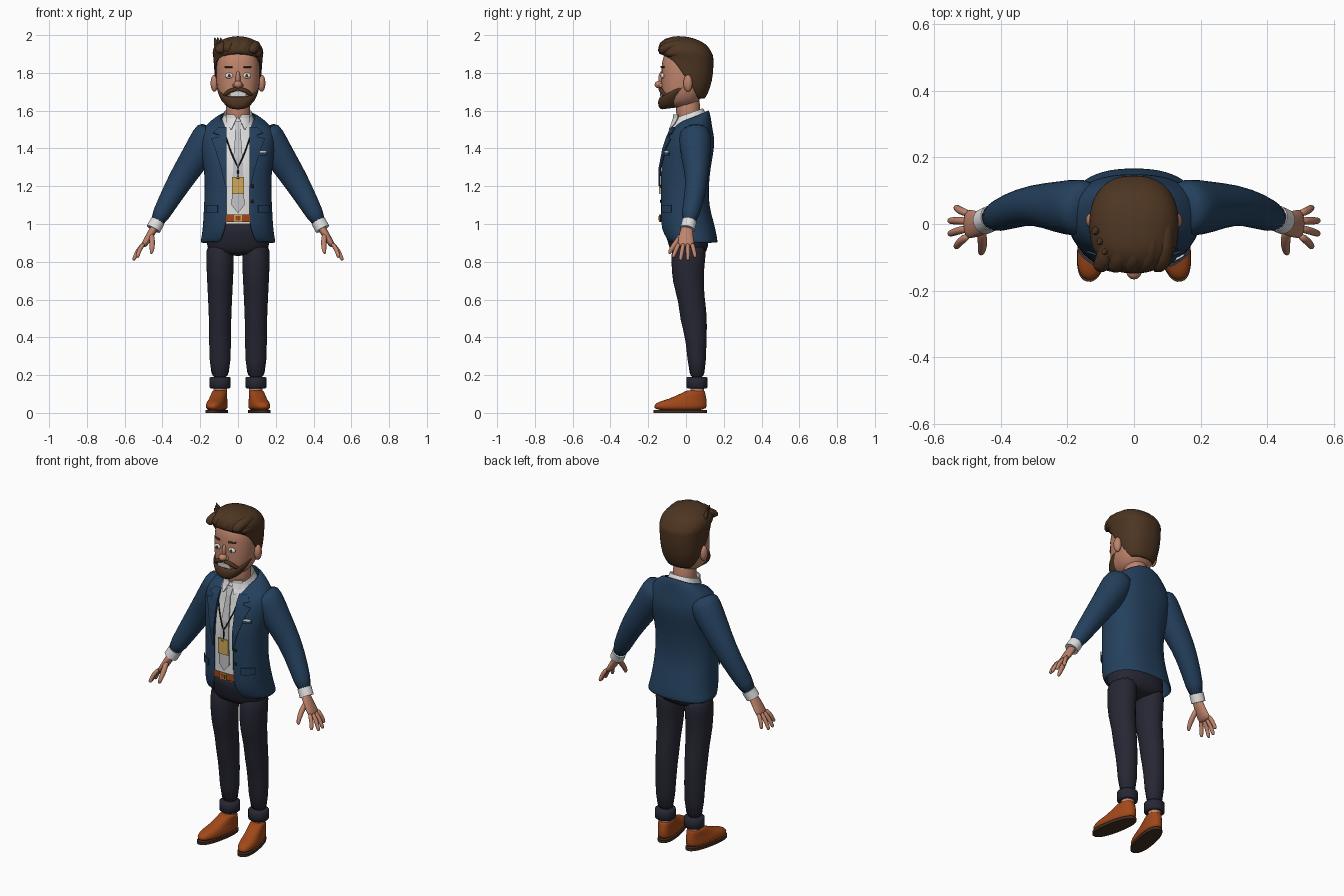
import bpy, bmesh
from math import sin, cos, asin, pi, radians, degrees, copysign
from mathutils import Vector, Matrix

cube = bpy.data.objects.get("Cube")
if cube:
    bpy.data.objects.remove(cube, do_unlink=True)


def material(name, *rgb):
    mat = bpy.data.materials.new(name)
    mat.use_nodes = True
    mat.diffuse_color = (*rgb, 1)
    shader = mat.node_tree.nodes["Principled BSDF"]
    shader.inputs["Base Color"].default_value = (*rgb, 1)
    shader.inputs["Roughness"].default_value = .8
    return mat


NAVY = material("navy cloth", .018, .052, .11)
CHARCOAL = material("charcoal cloth", .02, .02, .034)
SKIN = material("skin", .52, .23, .15)
HAIR = material("brown hair", .075, .036, .016)
LEATHER = material("tan leather", .36, .065, .01)
WHITE = material("white cotton", .74, .74, .75)
GREY = material("pale grey silk", .55, .55, .57)
BADGE = material("badge yellow", .62, .4, .1)
DARK = material("dark cord", .012, .012, .016)
SOLE = material("dark sole", .06, .028, .015)
SQUARENESS = .85  # below one makes the body cross-sections boxier


def finish(name, bm, mat, mirror=False, thick=0, offset=-1, subdivide=True, smooth=True):
    """Turn a bmesh into an object with its modifiers."""
    mesh = bpy.data.meshes.new(name)
    bm.to_mesh(mesh)
    bm.free()
    mesh.materials.append(mat)
    if smooth:
        mesh.shade_smooth()
        if not subdivide:
            mesh.set_sharp_from_angle(angle=.9)
    obj = bpy.data.objects.new(name, mesh)
    bpy.context.scene.collection.objects.link(obj)
    if mirror:
        obj.modifiers.new("Mirror", "MIRROR").use_mirror_merge = False
    if thick:
        solidify = obj.modifiers.new("Solidify", "SOLIDIFY")
        solidify.thickness, solidify.offset = thick, offset
    if subdivide:
        obj.modifiers.new("Subdivision", "SUBSURF").levels = 1


def bridge(bm, rings, closed=False):
    """Join neighbouring rings of vertices with quads."""
    count = len(rings[0])
    for low, high in zip(rings, rings[1:]):
        for j in range(count if closed else count - 1):
            k = (j + 1) % count
            bm.faces.new((low[j], low[k], high[k], high[j]))


def shell(name, rows, mat, spans=None, count=40, caps=False, move=None, **options):
    """Stack of rounded rows: front z, half width, front y, back y, optional tilt."""
    bm, rings = bmesh.new(), []
    for i, (z, half, near, far, *tilt) in enumerate(rows):
        start, end = spans[i] if spans else (0, 360)
        ring = []
        for j in range(count + 1):
            angle = radians(start + (end - start) * j / count)
            across, along = (copysign(abs(f) ** SQUARENESS, f) for f in (sin(angle), cos(angle)))
            y = (near + far) / 2 - (far - near) / 2 * along
            ring.append(bm.verts.new((half * across, y, z + sum(tilt) * (y - near))))
        rings.append(ring)
    bridge(bm, rings)
    if caps:
        bm.faces.new(rings[-1][:-1])
        bm.faces.new(rings[0][-2::-1])
    bmesh.ops.remove_doubles(bm, verts=bm.verts, dist=.0004)
    if move:
        bm.transform(move)
    finish(name, bm, mat, **options)


def tube(name, points, mat, ref=(0, 1, 0), count=16, **options):
    """Sweep along points: x, y, z, radius along ref, optional other radius."""
    bm, rings, ref = bmesh.new(), [], Vector(ref)
    centres = [Vector(p[:3]) for p in points]
    for i, (centre, point) in enumerate(zip(centres, points)):
        tangent = (centres[min(i + 1, len(centres) - 1)] - centres[max(i - 1, 0)]).normalized()
        u = (ref - tangent * ref.dot(tangent)).normalized() * point[3]
        v = tangent.cross(u).normalized() * point[-1]
        turns = [2 * pi * j / count for j in range(count)]
        rings.append([bm.verts.new(centre + u * cos(t) + v * sin(t)) for t in turns])
    bridge(bm, rings, closed=True)
    bm.faces.new(rings[0])
    bm.faces.new(rings[-1])
    bmesh.ops.recalc_face_normals(bm, faces=bm.faces)
    finish(name, bm, mat, **options)


def ball(name, place, scale, mat, **options):
    bm = bmesh.new()
    matrix = Matrix.Translation(place) @ Matrix.Diagonal((*scale, 1))
    bmesh.ops.create_uvsphere(bm, u_segments=20, v_segments=12, radius=1, matrix=matrix)
    finish(name, bm, mat, subdivide=False, **options)


def front(rows, x, z):
    """Depth of the front of a shell at x, z."""
    z = min(max(z, rows[0][0]), rows[-1][0])
    for low, high in zip(rows, rows[1:]):
        if z <= high[0]:
            mix = (z - low[0]) / (high[0] - low[0])
            half, near, far = (a + (b - a) * mix for a, b in zip(low[1:4], high[1:4]))
            side = min(abs(x) / half, .999) ** (1 / SQUARENESS)
            return (near + far) / 2 - (far - near) / 2 * (1 - side * side) ** (SQUARENESS / 2)


def patch(name, rows, strips, mat, lift=.002, thick=.006, columns=8, **options):
    """Thin plate laid on the front of a shell; strips are z, start x, end x."""
    bm, rings = bmesh.new(), []
    for z, start, end in strips:
        xs = [start + (end - start) * k / columns for k in range(columns + 1)]
        rings.append([bm.verts.new((x, front(rows, x, z) - lift, z)) for x in xs])
    bridge(bm, rings)
    finish(name, bm, mat, thick=thick, offset=1, subdivide=False, smooth=False, **options)


def plate(name, rows, x, z, width, height, mat, **options):
    """Rectangular patch centred at x, z."""
    strips = [(z + s * height / 2, x - width / 2, x + width / 2) for s in (-1, 1)]
    patch(name, rows, strips, mat, **options)


# Jacket, open at the front and cut away towards the hem
jacket = [(.9, .2, -.1, .17), (.95, .19, -.13, .16), (1, .185, -.14, .15), (1.1, .18, -.14, .12),
          (1.2, .175, -.14, .12), (1.3, .18, -.14, .13), (1.4, .2, -.12, .15), (1.46, .2, -.1, .15),
          (1.5, .19, -.08, .14), (1.52, .14, -.06, .13, .3), (1.54, .09, -.04, .12, .4)]
EDGE = .06
opening = []
for z, half, *depths in jacket:
    gap = EDGE + max(0, 1 - z) / 3
    opening.append(degrees(asin((gap / half) ** (1 / SQUARENESS))))
shell("jacket", jacket, NAVY, [(a, 360 - a) for a in opening], thick=.01)
tube("sleeves", [(.13, .04, 1.5, .08), (.16, .05, 1.46, .09), (.22, .05, 1.36, .08), (.3, .06, 1.24, .06, .07),
                 (.37, .04, 1.12, .055), (.44, .01, .99, .043)], NAVY, mirror=True)
lapel = ((1.2, .065), (1.3, .09), (1.4, .12), (1.45, .14), (1.46, .1), (1.47, .1), (1.48, .13), (1.51, .1))
patch("lapels", jacket, [(z, EDGE, x) for z, x in lapel], NAVY, lift=.003, mirror=True)
plate("pocket_flaps", jacket, .135, 1.08, .06, .04, NAVY, mirror=True)
plate("breast_pocket", jacket, .13, 1.37, .045, .016, NAVY)
plate("pocket_square", jacket, .13, 1.383, .035, .01, WHITE)
for z in (1.12, 1.2):
    ball("jacket_button", (.077, front(jacket, .077, z), z), (.009, .006, .009), DARK)

# Shirt follows the jacket inside, then rises into the collar
INSET = .015
shirt = [(z, half - INSET, near + INSET, far - INSET) for z, half, near, far in jacket[2:8]]
shirt += [(1.5, .1, -.085, .12, .2), (1.53, .08, -.07, .1, .4), (1.56, .075, -.06, .09, .35)]
shell("shirt", shirt, WHITE)
patch("collar_points", shirt, [(1.5, .033, .037), (1.53, .02, .055), (1.56, .006, .06), (1.58, .02, .06)],
      WHITE, lift=.004, mirror=True)
tie = ((1.06, .002), (1.1, .034), (1.2, .03), (1.35, .024), (1.49, .013), (1.54, .02))
patch("tie", shirt, [(z, -half, half) for z, half in tie], GREY)
tube("shirt_cuffs", [(.425, .018, 1.015, .039), (.448, .008, .973, .039)], WHITE,
     count=24, subdivide=False, mirror=True)

# Lanyard and badge
HANG = .012
cord = [(x, front(shirt, x, z) - HANG, z, .004) for x, z in ((.07, 1.48), (.045, 1.4), (.02, 1.34), (0, 1.3))]
tube("lanyard", cord, DARK, count=8, mirror=True)
tube("lanyard_drop", [(0, front(shirt, 0, z) - HANG, z, .005) for z in (1.24, 1.31)], DARK, count=8)
plate("badge", shirt, 0, 1.205, .065, .09, BADGE, lift=HANG)
plate("badge_slot", shirt, 0, 1.24, .018, .005, DARK, lift=HANG + .006, thick=.001)

# Trousers and belt
hips = [(.83, .145, -.07, .1), (.88, .165, -.09, .12), (.95, .17, -.11, .12), (1.03, .16, -.12, .1)]
shell("trouser_hips", hips, CHARCOAL, caps=True)
LEG = .095
legs = ((.92, .02, .1, .075), (.8, .01, .09, .075), (.7, .01, .085, .07), (.6, .03, .07, .065),
        (.5, .04, .075, .06), (.4, .055, .055, .06), (.15, .06, .045, .055))
tube("trouser_legs", [(LEG, *leg[1:2], leg[0], *leg[2:]) for leg in legs], CHARCOAL, mirror=True)
tube("trouser_cuffs", [(LEG, .058, z, radius) for z, radius in ((.13, .05), (.135, .056), (.185, .056), (.19, .05))],
     CHARCOAL, count=24, subdivide=False, mirror=True)
belt = [(z, .168, -.137, .11) for z in (1.01, 1.05)]
shell("belt", belt, LEATHER, subdivide=False)
plate("buckle", belt, 0, 1.03, .044, .04, BADGE, thick=.005)
plate("buckle_centre", belt, 0, 1.03, .028, .024, LEATHER, thick=.007)

# Ankles and shoes, toes turned out about the heel
tube("ankles", [(LEG, .06, z, .036) for z in (.08, .17)], SKIN, subdivide=False, mirror=True)
heel = Vector((0, .06, 0))
turn = Matrix.Translation(heel + Vector((LEG, 0, 0))) @ Matrix.Rotation(radians(11), 4, "Z") @ Matrix.Translation(-heel)
shell("soles", [(z, .05, -.177, .112) for z in (0, .016)], SOLE, caps=True, move=turn,
      subdivide=False, mirror=True)
shell("shoes", [(.01, .05, -.175, .11), (.04, .05, -.175, .11), (.06, .047, -.15, .11), (.07, .043, -.1, .11),
                (.11, .04, -.01, .1), (.12, .037, 0, .1)], LEATHER, caps=True, move=turn, mirror=True)

# Hands with fanned fingers
tube("palms", [(.43, .01, 1, .03, .023), (.46, 0, .95, .036, .021), (.49, 0, .9, .045, .018),
               (.505, 0, .88, .042, .014)], SKIN, mirror=True)
for i, finger in enumerate(("index", "middle", "ring", "little")):
    outer = abs(i - 1.5)
    base = Vector((.496, .022 * i - .035, .9))
    tip = Vector((.565 - .02 * outer, .04 * i - .07, .8 + .015 * outer))
    bend = base.lerp(tip, .5) + Vector((.007, 0, .004))
    tube(finger + "_fingers", [(*base, .013), (*bend, .012), (*base.lerp(tip, .9), .011), (*tip, .007)],
         SKIN, count=10, mirror=True)
tube("thumbs", [(.46, -.01, .955, .016), (.453, -.05, .905, .016), (.455, -.08, .865, .013), (.46, -.09, .84, .008)],
     SKIN, count=10, mirror=True)

# Neck, head, ears and nose
tube("neck", [(0, .02, 1.5, .07), (0, .01, 1.6, .065), (0, .01, 1.7, .065)], SKIN)
head = [(1.615, .05, -.11, .03), (1.65, .09, -.125, .07), (1.7, .11, -.13, .1), (1.76, .116, -.13, .12),
        (1.82, .117, -.13, .13), (1.88, .11, -.125, .125), (1.93, .09, -.1, .1)]
shell("head", head, SKIN, caps=True)
ball("ears", (.125, .01, 1.745), (.02, .024, .045), SKIN, mirror=True)
ball("nose_tip", (0, -.142, 1.738), (.023, .024, .02), SKIN)
ball("nostrils", (.017, -.132, 1.733), (.012, .014, .012), SKIN, mirror=True)
ball("nose_bridge", (0, -.126, 1.77), (.013, .02, .04), SKIN)

# Eyes, brows and teeth
eye = Vector((.047, front(head, .047, 1.785), 1.785))
ball("eyes", eye, (.022, .01, .015), WHITE, mirror=True)
ball("irises", eye - Vector((0, .009, 0)), (.007, .003, .008), HAIR, mirror=True)
plate("eyebrows", head, .048, 1.832, .04, .01, HAIR, thick=.005, mirror=True)
plate("teeth", head, 0, 1.69, .08, .028, WHITE, lift=.003)

# Beard rising to the ears, and moustache
shell("beard", [(1.603, .03, -.125, -.04, .1), (1.615, .07, -.145, 0, .2), (1.645, .1, -.15, .06, .35),
                (1.676, .116, -.14, .1, .42)], HAIR, [(-a, a) for a in (150, 120, 105, 95)], thick=.015)
moustache = ((0, 1.714, .01), (.03, 1.711, .013), (.06, 1.694, .012), (.08, 1.672, .01))
tube("moustache", [(x, front(head, x, z) - .006, z, radius) for x, z, radius in moustache],
     HAIR, ref=(0, 0, 1), count=10, mirror=True)

# Hair cap framing the face, swept locks and loose spikes
cap = [(1.66, .09, -.09, .1), (1.72, .12, -.1, .13), (1.8, .126, -.13, .145), (1.86, .13, -.13, .145),
       (1.89, .135, -.14, .145), (1.9, .137, -.15, .14), (1.94, .13, -.15, .12), (1.97, .1, -.12, .08),
       (1.99, .05, -.09, .02), (1.995, 0, -.04, -.04)]
hairline = [125, 100, 80, 65, 40] + [0] * 5
shell("hair", cap, HAIR, [(a, 360 - a) for a in hairline], thick=.01)
for i in range(-2, 3):
    x = .043 * i
    drop = 3 * x * x
    tube("hair_lock", [(x - .02, -.125, 1.905, .022), (x - .01, -.13, 1.945 - drop, .03),
                       (x + .01, -.07, 1.974 - drop, .03), (x * .8 + .02, .03, 1.962 - drop, .027),
                       (x * .6 + .01, .1, 1.9, .014)], HAIR, ref=(1, 0, 0), count=10)
tube("side_swell", [(.09, -.11, 1.9, .02), (.11, -.06, 1.91, .026), (.11, .02, 1.91, .025), (.09, .08, 1.9, .015)],
     HAIR, ref=(1, 0, 0), count=10)
for x, y in ((-.095, -.05), (-.11, -.02), (-.08, -.08)):
    tube("hair_spike", [(x, y, 1.93, .02), (x - .005, y, 1.96, .013), (x - .015, y - .01, 1.99, .002)], HAIR, count=8)
